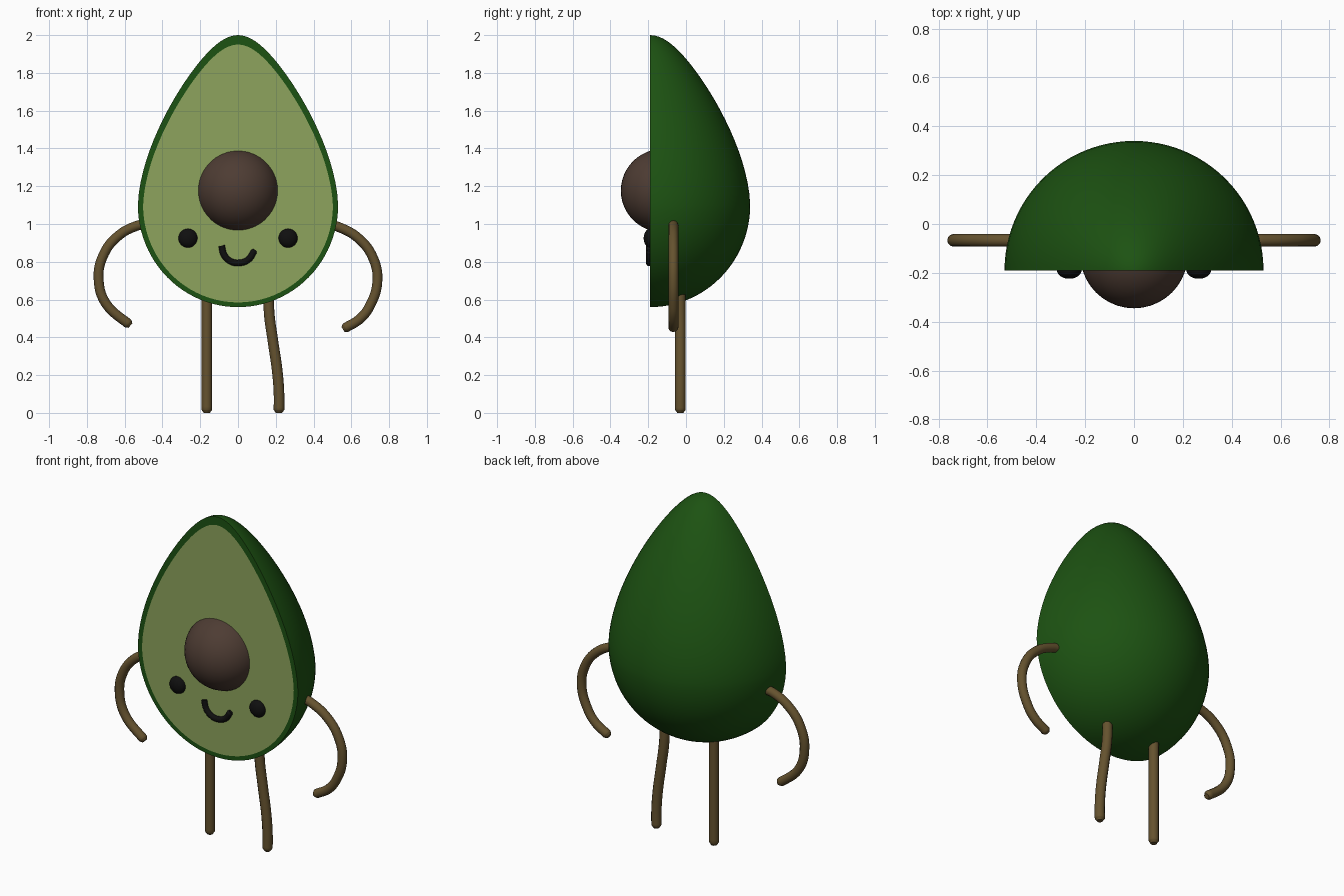
import bpy, bmesh, math

if "Cube" in bpy.data.objects:
    bpy.data.objects.remove(bpy.data.objects["Cube"])

FACE_Y = -0.19   # plane of the cut face


def material(name, rgb):
    m = bpy.data.materials.new(name)
    m.diffuse_color = (*rgb, 1)
    m.use_nodes = True
    m.node_tree.nodes["Principled BSDF"].inputs["Base Color"].default_value = m.diffuse_color
    return m


SKIN = material("skin_green", (0.012, 0.085, 0.006))
FLESH = material("flesh_green", (0.27, 0.37, 0.11))
SEED = material("seed_brown", (0.075, 0.045, 0.033))
LIMB = material("limb_brown", (0.13, 0.085, 0.028))
BLACK = material("black", (0.005, 0.005, 0.005))


def outline(n=48):
    """Egg-shaped half profile as (radius, z), top to bottom."""
    pts = []
    for i in range(n + 1):
        a = math.pi * i / n
        t = math.cos(a)
        taper = 1 - 0.37 * max(t, 0) ** 1.5
        pts.append((0.53 * math.sin(a) * taper, 1.1 + (0.9 if t > 0 else 0.54) * t))
    return pts


def inset(pts, s=0.948, zc=1.04):
    return [(r * s, zc + (z - zc) * s) for r, z in pts]


def finish(bm, name, mat, smooth=True):
    me = bpy.data.meshes.new(name)
    bm.to_mesh(me)
    bm.free()
    me.materials.append(mat)
    ob = bpy.data.objects.new(name, me)
    bpy.context.collection.objects.link(ob)
    if smooth:
        bpy.ops.object.select_all(action='DESELECT')
        bpy.context.view_layer.objects.active = ob
        ob.select_set(True)
        bpy.ops.object.shade_smooth_by_angle(angle=math.radians(40))
    return ob


def ball(name, loc, scale, mat):
    bm = bmesh.new()
    bmesh.ops.create_uvsphere(bm, u_segments=40, v_segments=24, radius=1)
    bmesh.ops.scale(bm, vec=scale, verts=bm.verts)
    bmesh.ops.translate(bm, vec=loc, verts=bm.verts)
    return finish(bm, name, mat)


def tube(name, path, y, radius, mat):
    """Round tube through (x, z) points, the last one being a rounded tip."""
    cu = bpy.data.curves.new(name, 'CURVE')
    cu.dimensions = '3D'
    cu.bevel_depth = radius
    cu.bevel_resolution = 4
    cu.resolution_u = 8
    cu.use_fill_caps = True
    (x0, z0), (x1, z1) = path[-2:]
    k = 0.6 * radius / math.hypot(x1 - x0, z1 - z0)
    pts = path[:-1] + [(x1 + (x0 - x1) * k, z1 + (z0 - z1) * k), (x1, z1)]
    sp = cu.splines.new('BEZIER')
    sp.bezier_points.add(len(pts) - 1)
    for p, (x, z) in zip(sp.bezier_points, pts):
        p.co = (x, y, z)
        p.handle_left_type = p.handle_right_type = 'AUTO'
    sp.bezier_points[-1].radius = 0.6
    cu.materials.append(mat)
    ob = bpy.data.objects.new(name, cu)
    bpy.context.collection.objects.link(ob)
    return ob


# skin: half lathe of the egg profile plus the narrow rim on the cut face
prof = outline()
inner = inset(prof)
STEPS = 48
columns = [(inner, 0)] + [(prof, math.pi * j / STEPS) for j in range(STEPS + 1)] + [(inner, math.pi)]
bm = bmesh.new()
grid = [[bm.verts.new((r * math.cos(a), FACE_Y + r * math.sin(a), z)) for r, z in pts]
        for pts, a in columns]
for c0, c1 in zip(grid, grid[1:]):
    for i in range(len(prof) - 1):
        bm.faces.new((c0[i], c0[i + 1], c1[i + 1], c1[i]))
bmesh.ops.remove_doubles(bm, verts=bm.verts, dist=1e-5)
bmesh.ops.recalc_face_normals(bm, faces=bm.faces)
finish(bm, "skin", SKIN)

# flesh: flat face filling the rim
bm = bmesh.new()
loop = [(r, z) for r, z in inner] + [(-r, z) for r, z in inner[-2:0:-1]]
face = bm.faces.new([bm.verts.new((x, FACE_Y, z)) for x, z in loop])
face.normal_update()
if face.normal.y > 0:
    face.normal_flip()
finish(bm, "flesh", FLESH, smooth=False)

# seed and face
ball("seed", (0, -0.125, 1.177), (0.22, 0.22, 0.22), SEED)
for side, x in (("left", -0.265), ("right", 0.265)):
    ball(side + "_eye", (x, FACE_Y, 0.925), (0.05, 0.034, 0.05), BLACK)
tube("mouth", [(-0.087, 0.885), (-0.073, 0.835), (-0.04, 0.803), (0.005, 0.794),
               (0.055, 0.812), (0.09, 0.862)], -0.195, 0.017, BLACK)

# arms
tube("left_arm", [(-0.47, 1.0), (-0.53, 0.992), (-0.64, 0.932), (-0.715, 0.83), (-0.738, 0.71),
                  (-0.7, 0.58), (-0.57, 0.462)], -0.067, 0.026, LIMB)
tube("right_arm", [(0.47, 1.0), (0.53, 0.985), (0.64, 0.922), (0.715, 0.82), (0.738, 0.7),
                   (0.7, 0.57), (0.648, 0.5), (0.556, 0.442)], -0.067, 0.026, LIMB)

# legs
tube("left_leg", [(-0.165, 0.64), (-0.165, 0.3), (-0.165, 0.0)], -0.03, 0.028, LIMB)
tube("right_leg", [(0.163, 0.64), (0.165, 0.53), (0.185, 0.38), (0.208, 0.22),
                   (0.217, 0.1), (0.217, 0.0)], -0.03, 0.028, LIMB)
